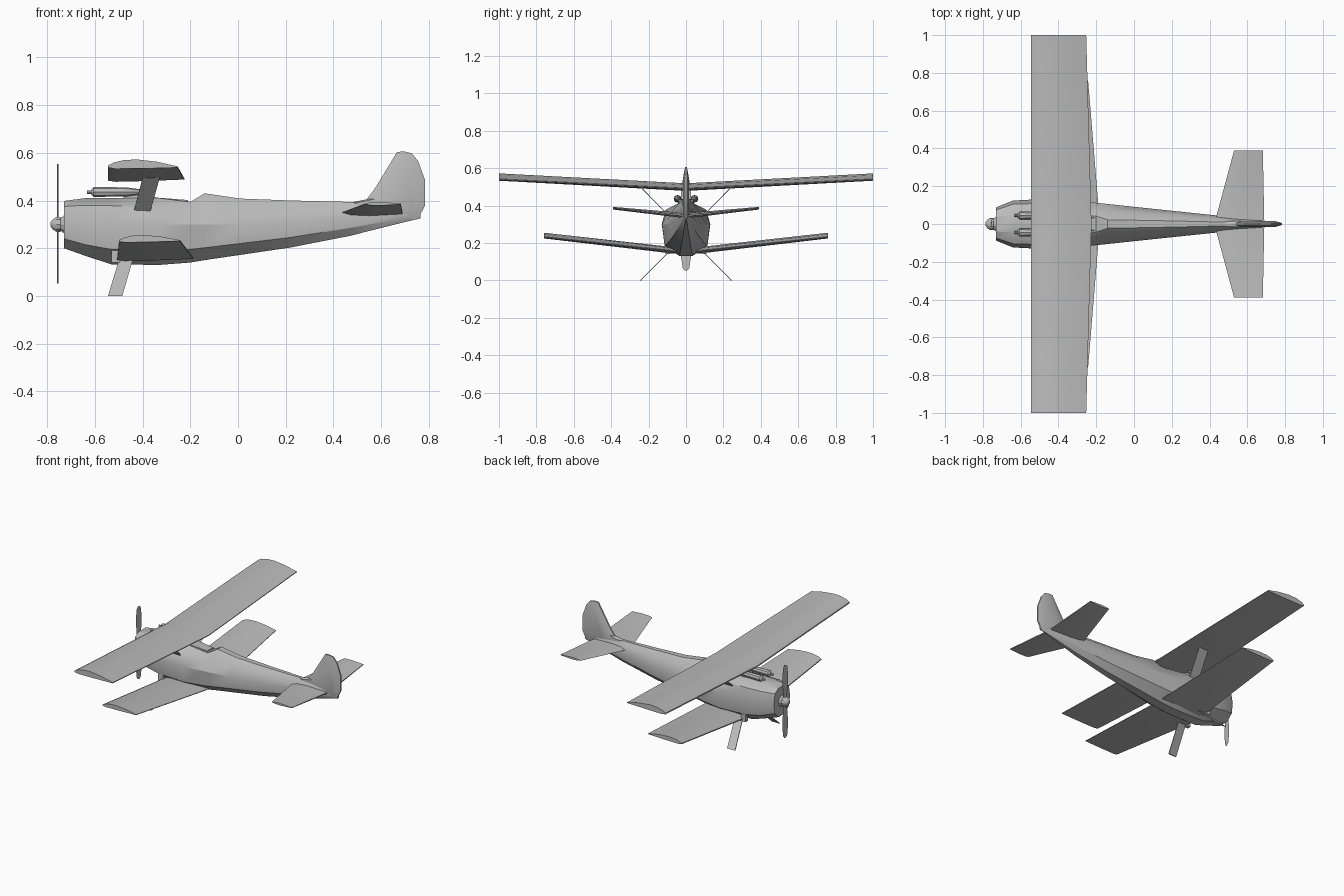
import bpy, bmesh, math
from mathutils import Vector

if "Cube" in bpy.data.objects:
    bpy.data.objects.remove(bpy.data.objects["Cube"])

paint = bpy.data.materials.new("grey_paint")
paint.diffuse_color = (0.5, 0.5, 0.5, 1)
paint.use_nodes = True
paint.node_tree.nodes["Principled BSDF"].inputs["Base Color"].default_value = paint.diffuse_color


def finish(name, bm, smooth=True):
    bmesh.ops.recalc_face_normals(bm, faces=bm.faces)
    me = bpy.data.meshes.new(name)
    bm.to_mesh(me)
    bm.free()
    ob = bpy.data.objects.new(name, me)
    bpy.context.collection.objects.link(ob)
    me.materials.append(paint)
    if smooth:
        bpy.ops.object.select_all(action='DESELECT')
        ob.select_set(True)
        bpy.context.view_layer.objects.active = ob
        bpy.ops.object.shade_smooth_by_angle(angle=math.radians(28))
    return ob


def loft(name, rings, smooth=True):
    """Skin a list of closed rings and cap both ends."""
    bm = bmesh.new()
    rows = [[bm.verts.new(p) for p in r] for r in rings]
    n = len(rows[0])
    for a, b in zip(rows, rows[1:]):
        for i in range(n):
            bm.faces.new((a[i], a[(i + 1) % n], b[(i + 1) % n], b[i]))
    bm.faces.new(rows[0])
    bm.faces.new(rows[-1])
    return finish(name, bm, smooth)


# Fuselage: x, then half-width and height of top, shoulder, side, chine, keel
stations = [
    (-0.73, .04, .398, .075, .375, .088, .31, .078, .24, .035, .200),
    (-0.64, .045, .410, .105, .380, .124, .30, .108, .215, .035, .168),
    (-0.53, .045, .410, .108, .378, .130, .30, .115, .195, .035, .132),
    (-0.33, .045, .410, .098, .370, .128, .30, .115, .188, .035, .130),
    (-0.20, .042, .394, .080, .362, .112, .30, .102, .195, .033, .140),
    (-0.14, .022, .430, .070, .376, .106, .30, .096, .202, .031, .150),
    (0.01, .020, .408, .060, .372, .090, .30, .082, .220, .028, .172),
    (0.22, .016, .400, .047, .370, .068, .31, .062, .245, .022, .203),
    (0.47, .010, .394, .030, .368, .042, .33, .038, .285, .014, .252),
    (0.68, .005, .385, .014, .365, .018, .35, .016, .322, .006, .305),
    (0.765, .002, .375, .004, .36, .005, .35, .004, .338, .002, .325),
]
rings = []
for s in stations:
    half = [(s[i], s[i + 1]) for i in range(1, 11, 2)]
    rings.append([(s[0], y, z) for y, z in half] + [(s[0], -y, z) for y, z in reversed(half)])
loft("fuselage", rings)


# Wings: cambered section swept tip - centre - tip with dihedral
def wing(name, tip, root):
    """tip and root are (y, leading x, trailing x, leading z, trailing z, thickness)."""
    def section(y, x0, x1, z0, z1, t):
        top = [(0, .25), (.08, .62), (.22, .92), (.42, 1), (.7, .72), (1, .15)]
        low = [(1, 0), (.5, -.12), (.1, -.15), (0, 0)]
        return [(x0 + (x1 - x0) * u, y, z0 + (z1 - z0) * u + t * v) for u, v in top + low]
    mirror = lambda s: (-s[0],) + s[1:]
    stops = [mirror(tip)] + ([mirror(root), root] if root[0] else [root]) + [tip]
    loft(name, [section(*s) for s in stops])


wing("upper_wing", (1.0, -.545, -.253, .538, .538, .034), (0, -.545, -.225, .483, .488, .034))
wing("lower_wing", (.76, -.498, -.243, .228, .230, .026), (.08, -.507, -.187, .148, .156, .028))


# Tailplane: thin flat-sided sections
def tail_section(y, x0, x1, z, t):
    pts = [(0, 0), (.15, .8), (.45, 1), (1, .3), (1, -.3), (.45, -1), (.15, -.8)]
    return [(x0 + (x1 - x0) * u, y, z + t * v) for u, v in pts]


loft("tailplane", [tail_section(*s) for s in
                   [(-.39, .53, .682, .386, .007), (0, .425, .69, .346, .014), (.39, .53, .682, .386, .007)]])

# Fin: outline with a thin edge and a thicker middle
outline = [(.44, .385), (.54, .405), (.575, .452), (.667, .604), (.70, .605), (.728, .598), (.755, .565),
           (.784, .486), (.784, .38), (.755, .323), (.60, .315), (.44, .34)]
core = [Vector((.66, .41)).lerp(Vector(p), .7) for p in outline]
fin_rings = []
for y, pts in ((-.016, core), (-.005, outline), (.005, outline), (.016, core)):
    fin_rings.append([(x, y, z) for x, z in pts])
loft("fin", fin_rings)


# Spinner and hub, turned around the x axis
def turned(name, profile, y, z, sides=10):
    loft(name, [[(x, y + r * math.cos(k * math.tau / sides), z + r * math.sin(k * math.tau / sides))
                 for k in range(sides)] for x, r in profile])


turned("spinner", [(-.785, .010), (-.775, .024), (-.76, .033), (-.745, .033), (-.744, .028), (-.728, .04)], 0, .30)

# Two-blade propeller
blade = [(-.25, .006), (-.235, .018), (-.17, .027), (-.09, .022), (-.03, .012),
         (.03, .012), (.09, .022), (.17, .027), (.235, .018), (.25, .006)]
loft("propeller", [[(-.758, -w, .302 + d), (-.754, 0, .302 + d), (-.752, w, .302 + d), (-.757, 0, .302 + d)]
                   for d, w in blade])


# Slanted plate joining two chordwise edges
def plate(name, low, high, t=.003):
    rings = []
    for x0, x1, y, z in (low, high):
        rings.append([(x0, y - t, z), (x1, y - t, z), (x1, y + t, z), (x0, y + t, z)])
    loft(name, rings, False)


for side, s in (("left", -1), ("right", 1)):
    # Landing leg and wing strut
    plate("landing_leg_" + side, (-.545, -.485, s * .243, 0), (-.495, -.437, s * .08, .165))
    plate("wing_strut_" + side, (-.437, -.367, s * .10, .355), (-.40, -.328, s * .24, .496))
    # Gun: barrel, breech cover and rear fairing
    turned("gun_barrel_" + side, [(-.632, .007), (-.56, .007)], s * .045, .434, 8)
    turned("gun_body_" + side, [(-.615, .010), (-.605, .021), (-.47, .019), (-.415, .012), (-.40, .004)],
           s * .045, .436, 8)
    # Exhaust stub under the cowling
    loft("exhaust_" + side, [[(-.53 + dx, s * (.085 + dy), z) for dx, dy in
                              ((0, 0), (.035, 0), (.035, .025), (0, .025))] for z in (.140, .195)], False)

# Cockpit fairing sloping back from the guns
loft("cockpit_fairing", [[(x, -w, .37), (x, -w * .8, z), (x, w * .8, z), (x, w, .37)]
                         for x, w, z in ((-.48, .05, .435), (-.41, .05, .432), (-.34, .045, .412), (-.21, .04, .402))])
